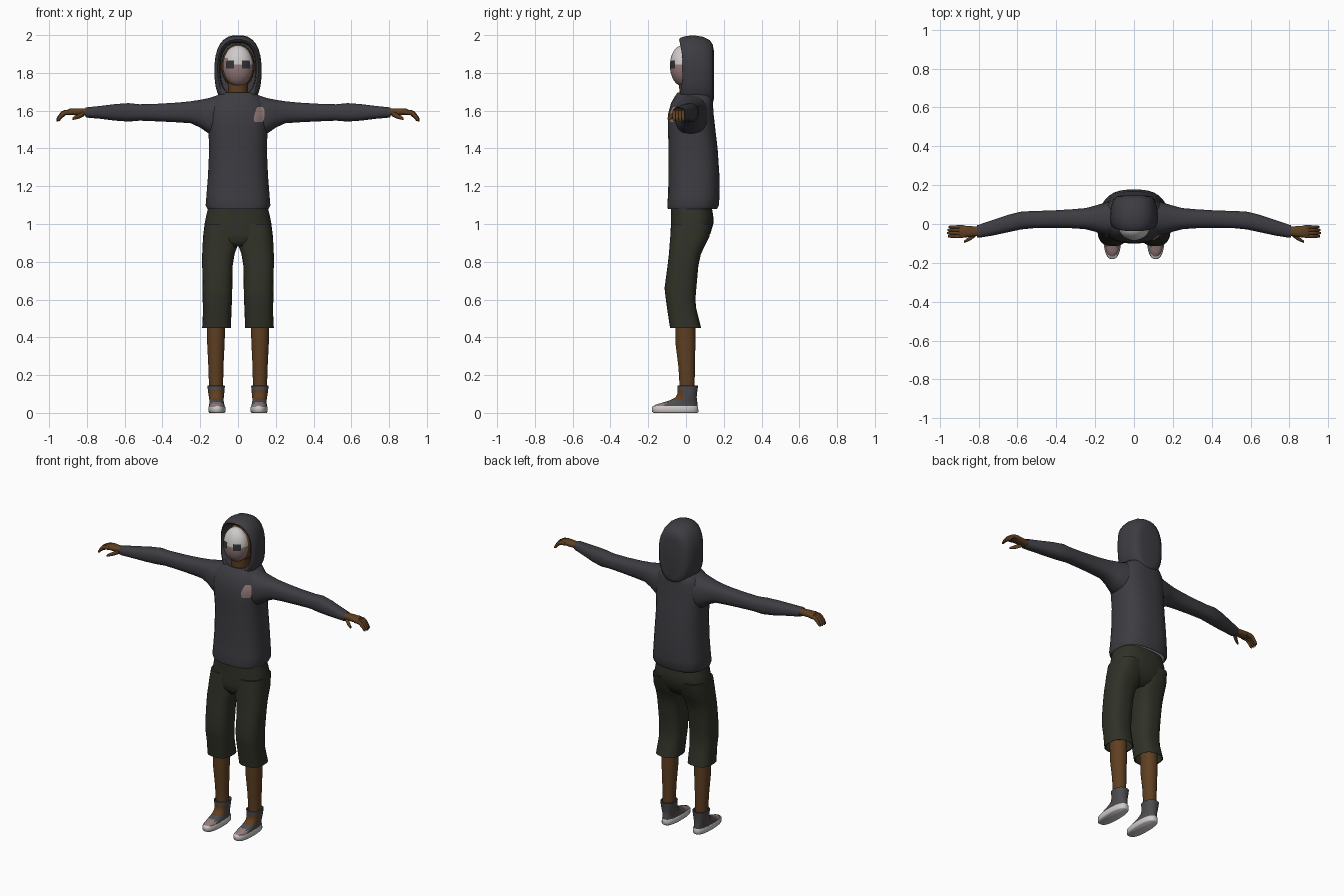
import bpy, bmesh, math
from mathutils import Vector
from mathutils.bvhtree import BVHTree


def material(name, *rgb):
    m = bpy.data.materials.new(name)
    m.diffuse_color = (*rgb, 1)
    return m


HOODIE = material("charcoal fabric", 0.047, 0.045, 0.053)
SHORTS = material("dark olive fabric", 0.029, 0.031, 0.020)
SKIN = material("brown skin", 0.115, 0.050, 0.016)
WHITE = material("off white", 0.62, 0.59, 0.59)
PINK = material("dusty pink", 0.30, 0.20, 0.195)
DARK = material("eye black", 0.035, 0.035, 0.042)
GREY = material("shoe grey", 0.075, 0.073, 0.078)


def ring(axis, p, a0, a1, b0, b1, e=2.4, n=28):
    """Rounded-oval cross-section across an axis, from its extents."""
    pts = []
    for i in range(n):
        t = 2 * math.pi * (i + 0.5) / n
        c, s = math.cos(t), math.sin(t)
        a = (a0 + a1) / 2 + (a1 - a0) / 2 * math.copysign(abs(c) ** (2 / e), c)
        b = (b0 + b1) / 2 + (b1 - b0) / 2 * math.copysign(abs(s) ** (2 / e), s)
        pts.append({"x": (p, a, b), "y": (a, p, b), "z": (a, b, p)}[axis])
    return pts


def finish(name, bm, mats, rule=None, mirror=False):
    bmesh.ops.recalc_face_normals(bm, faces=bm.faces)
    if rule:
        for f in bm.faces:
            f.material_index = rule(f.calc_center_median())
    me = bpy.data.meshes.new(name)
    bm.to_mesh(me)
    bm.free()
    for m in mats:
        me.materials.append(m)
    ob = bpy.data.objects.new(name, me)
    bpy.context.collection.objects.link(ob)
    if mirror:
        ob.modifiers.new("mirror", "MIRROR")
    return ob


def loft(name, rings, mats, rule=None, mirror=False, caps=(True, True)):
    bm = bmesh.new()
    loops = [[bm.verts.new(p) for p in r] for r in rings]
    n = len(loops[0])
    for lo, hi in zip(loops, loops[1:]):
        for i in range(n):
            j = (i + 1) % n
            bm.faces.new((lo[i], lo[j], hi[j], hi[i]))
    for use, loop in zip(caps, (loops[0], loops[-1])):
        if use:
            bm.faces.new(loop)
    return finish(name, bm, mats, rule, mirror)


def ellipsoid(name, c, r, mats, rule=None, cut_y=None, seg=48):
    bm = bmesh.new()
    bmesh.ops.create_uvsphere(bm, u_segments=seg, v_segments=seg, radius=1)
    for v in bm.verts:
        v.co = Vector([c[k] + r[k] * v.co[k] for k in range(3)])
    if cut_y is not None:
        bmesh.ops.delete(bm, geom=[v for v in bm.verts if v.co.y > cut_y], context="VERTS")
    return finish(name, bm, mats, rule)


# Hoodie body: height, half width, front, back
torso = loft("hoodie_body", [ring("z", z, -w, w, a, b, 2.6) for z, w, a, b in [
    (1.12, .155, -.082, .155), (1.08, .163, -.097, .165), (1.10, .172, -.10, .175),
    (1.15, .168, -.096, .178), (1.25, .160, -.093, .178), (1.40, .153, -.093, .168),
    (1.50, .158, -.096, .156), (1.58, .162, -.096, .147), (1.64, .150, -.080, .143),
    (1.675, .120, -.060, .141), (1.697, .085, -.045, .12), (1.69, .05, -.02, .08)]],
    [HOODIE], caps=(False, True))
loft("undershirt_hem", [ring("z", z, -.158, .158, -.09, .158, 2.6) for z in (1.088, 1.10)], [WHITE])

# Sleeves: distance out, front, back, bottom, top
arm = loft("sleeves", [ring("x", *r) for r in [
    (.05, -.05, .12, 1.48, 1.69), (.10, -.06, .12, 1.47, 1.685), (.15, -.058, .11, 1.475, 1.668),
    (.20, -.04, .095, 1.51, 1.658), (.25, -.027, .082, 1.533, 1.650), (.32, -.022, .076, 1.538, 1.643),
    (.42, -.02, .07, 1.543, 1.637), (.52, -.022, .067, 1.547, 1.634), (.58, -.028, .064, 1.542, 1.640),
    (.65, -.043, .047, 1.547, 1.635), (.73, -.06, .02, 1.557, 1.625), (.80, -.071, -.004, 1.563, 1.618),
    (.808, -.069, -.006, 1.566, 1.616), (.80, -.062, -.012, 1.572, 1.61)]],
    [HOODIE], mirror=True)

# Hood: a bag of upright sections from the back to the rim, then folded inside
hood = []
for y, w, lo, hi in [(.147, .06, 1.66, 1.92), (.142, .09, 1.64, 1.95), (.125, .108, 1.63, 1.975),
                     (.09, .119, 1.62, 1.992), (.04, .125, 1.62, 2.0), (0, .125, 1.62, 1.996),
                     (-.03, .117, 1.64, 1.987), (-.037, .108, 1.665, 1.977),
                     (-.03, .099, 1.68, 1.966), (.0, .095, 1.68, 1.962), (.05, .093, 1.68, 1.96)]:
    pts = ring("y", y, -w, w, lo, hi, 2.5)
    if y <= 0:  # the rim bows back at the cheeks
        m, h = (lo + hi) / 2, (hi - lo) / 2
        pts = [(px, py + .02 * (1 - ((pz - m) / h) ** 2), pz) for px, py, pz in pts]
    hood.append(pts)
loft("hood", hood, [HOODIE])

# Head, neck and painted mask
ellipsoid("head", (0, .03, 1.835), (.088, .092, .118), [SKIN], seg=28)
loft("neck", [ring("z", z, -w, w, a, .08, 2) for z, w, a in
              [(1.60, .06, -.03), (1.70, .052, -.035), (1.78, .055, -.04)]], [SKIN])


def mask_rule(c):
    if .021 < abs(c.x) < .062 and 1.824 < c.z < 1.864 and c.y < -.03:
        return 2
    line = 1.842 + (.04 if c.x < -.055 else 0)
    return 1 if c.z < line else 0


ellipsoid("mask", (0, -.018, 1.838), (.08, .067, .108), [WHITE, PINK, DARK], mask_rule, cut_y=.0)

# Chest patch, laid on the hoodie surface
verts, polys = [], []
for ob in (torso, arm):
    k = len(verts)
    verts += [v.co.copy() for v in ob.data.vertices]
    polys += [[k + i for i in p.vertices] for p in ob.data.polygons]
tree = BVHTree.FromPolygons(verts, polys)
bm = bmesh.new()
rows = []
for z, x0, x1 in [(1.54, .088, .132), (1.555, .083, .138), (1.575, .086, .14),
                  (1.595, .092, .14), (1.61, .097, .138), (1.62, .104, .13)]:
    row = []
    for i in range(7):
        hit = tree.ray_cast(Vector((x0 + (x1 - x0) * i / 6, -1, z)), Vector((0, 1, 0)))[0]
        row.append(bm.verts.new(hit - Vector((0, .004, 0))))
    rows.append(row)
for lo, hi in zip(rows, rows[1:]):
    for i in range(6):
        bm.faces.new((lo[i], lo[i + 1], hi[i + 1], hi[i]))
finish("chest_patch", bm, [PINK])

# Hands: palm, four curled fingers, thumb
loft("palms", [ring("x", *r, n=16) for r in [
    (.78, -.062, -.015, 1.572, 1.612), (.82, -.063, -.012, 1.574, 1.612), (.86, -.069, -.009, 1.575, 1.613),
    (.89, -.071, -.007, 1.577, 1.611), (.90, -.068, -.01, 1.58, 1.606)]], [SKIN], mirror=True)
for k in range(4):
    y, d = -.063 + k * .016, (.004, 0, .002, .008)[k]
    loft(f"finger_{k + 1}", [ring("x", x - d, y - r, y + r, lo, hi, n=10) for x, r, lo, hi in [
        (.885, .009, 1.580, 1.607), (.92, .009, 1.577, 1.603), (.937, .0085, 1.562, 1.594),
        (.953, .008, 1.545, 1.573), (.962, .005, 1.543, 1.556)]], [SKIN], mirror=True)
loft("thumbs", [ring("x", *r, n=10) for r in [
    (.815, -.066, -.04, 1.57, 1.60), (.84, -.083, -.058, 1.558, 1.586),
    (.86, -.093, -.074, 1.553, 1.574), (.875, -.098, -.086, 1.551, 1.565)]], [SKIN], mirror=True)

# Shorts: seat and two legs
loft("shorts_seat", [ring("z", z, -w, w, a, b, 2.5) for z, w, a, b in [
    (1.10, .155, -.08, .135), (1.04, .17, -.08, .145), (1.0, .178, -.08, .145),
    (.95, .182, -.083, .13), (.91, .13, -.08, .108), (.88, .06, -.06, .07)]], [SHORTS])
loft("shorts_legs", [ring("z", *r, 2.6) for r in [
    (1.0, .004, .177, -.078, .14), (.93, .0, .186, -.084, .123), (.88, .004, .188, -.088, .098),
    (.84, .018, .19, -.091, .079), (.78, .028, .19, -.098, .066), (.66, .03, .187, -.114, .055),
    (.60, .031, .188, -.107, .05), (.55, .034, .185, -.10, .055), (.45, .037, .19, -.085, .08),
    (.452, .042, .185, -.08, .075), (.56, .045, .177, -.085, .048)]], [SHORTS], mirror=True)

# Bare calves
loft("calves", [ring("z", *r, 2.1) for r in [
    (.58, .065, .168, -.065, .048), (.45, .068, .165, -.057, .05), (.36, .071, .163, -.055, .05),
    (.24, .077, .157, -.04, .047), (.12, .079, .153, -.033, .046), (.07, .08, .15, -.035, .045)]],
    [SKIN], mirror=True)


# Shoes: white sole, grey high-top upper with pink toe and brown tongue
def shoe_rule(c):
    if c.y < -.115:
        return 1
    return 2 if c.y < -.012 and .072 < c.z < .122 else 0


loft("shoe_uppers", [ring("z", *r, 2.3) for r in [
    (.03, .069, .154, -.174, .062), (.042, .071, .153, -.165, .062), (.05, .073, .152, -.14, .061),
    (.058, .075, .152, -.113, .06), (.068, .076, .152, -.082, .058), (.082, .075, .154, -.055, .057),
    (.10, .073, .157, -.046, .058), (.122, .071, .16, -.045, .061), (.143, .069, .162, -.046, .064),
    (.145, .073, .158, -.041, .06), (.12, .077, .154, -.036, .054)]],
    [GREY, PINK, SKIN], shoe_rule, mirror=True, caps=(True, False))
loft("shoe_soles", [ring("z", *r, 2.5) for r in [
    (0, .071, .152, -.172, .06), (.006, .066, .157, -.18, .066), (.03, .066, .157, -.181, .065),
    (.037, .07, .154, -.176, .062)]], [WHITE], mirror=True)

# Smooth shading with kept creases
for ob in bpy.context.collection.objects:
    ob.select_set(True)
    bpy.context.view_layer.objects.active = ob
bpy.ops.object.shade_smooth_by_angle(angle=math.radians(55))
